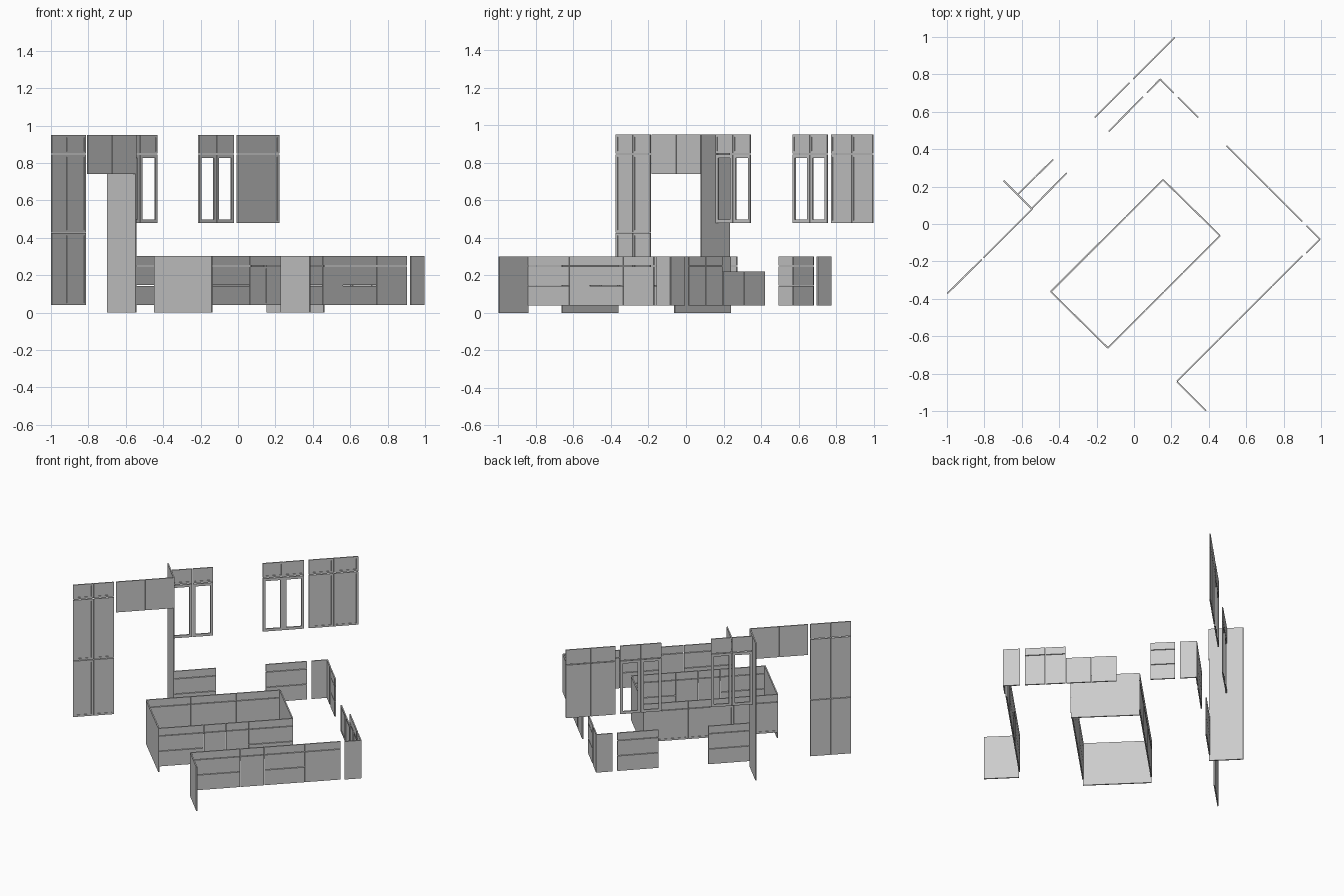
import bpy, bmesh
from mathutils import Vector

if "Cube" in bpy.data.objects:
    bpy.data.objects.remove(bpy.data.objects["Cube"])

T, GAP, RIM, REC = 0.008, 0.003, 0.018, 0.003


class Run:
    """A straight row of cabinet fronts; the front is right of p->q."""

    def __init__(self, name, p, q):
        self.name, self.bm = name, bmesh.new()
        self.p = Vector((*p, 0))
        d = Vector((*q, 0)) - self.p
        self.length = d.length
        self.u = d.normalized()
        self.n = Vector((self.u.y, -self.u.x, 0))

    def slab(self, a, b, z0, z1, recess=False, rim=RIM):
        def pt(s, d, z):
            return self.bm.verts.new(self.p + self.u * s + self.n * d + Vector((0, 0, z)))
        loop = [(a, z0), (b, z0), (b, z1), (a, z1)]
        fr = [pt(s, T / 2, z) for s, z in loop]
        bk = [pt(s, -T / 2, z) for s, z in loop]
        front = self.bm.faces.new(fr)
        self.bm.faces.new(bk[::-1])
        for i in range(4):
            j = (i + 1) % 4
            self.bm.faces.new((fr[j], fr[i], bk[i], bk[j]))
        if recess:
            front.normal_update()
            bmesh.ops.inset_region(self.bm, faces=[front], thickness=rim)
            r = bmesh.ops.extrude_discrete_faces(self.bm, faces=[front])
            for v in r["faces"][0].verts:
                v.co -= self.n * REC

    def frame(self, a, b, z0, z1):
        self.slab(a, a + RIM, z0, z1)
        self.slab(b - RIM, b, z0, z1)
        self.slab(a + RIM, b - RIM, z0, z0 + RIM)
        self.slab(a + RIM, b - RIM, z1 - RIM, z1)

    def column(self, f0, f1, rows):
        g = GAP / 2
        a = f0 * self.length + (g if f0 > 0 else 0)
        b = f1 * self.length - (g if f1 < 1 else 0)
        for z0, z1, kind in rows:
            if kind == "glass":
                self.frame(a, b, z0, z1)
            else:
                self.slab(a, b, z0, z1, kind == "door")
        return self

    def done(self):
        me = bpy.data.meshes.new(self.name)
        bmesh.ops.recalc_face_normals(self.bm, faces=self.bm.faces)
        self.bm.to_mesh(me)
        self.bm.free()
        bpy.context.collection.objects.link(bpy.data.objects.new(self.name, me))


def build(name, p, q, cuts, rows):
    """cuts: column borders as fractions; rows: one row list, or one per column."""
    r = Run(name, p, q)
    for i in range(len(cuts) - 1):
        r.column(cuts[i], cuts[i + 1], rows[i] if isinstance(rows[0], list) else rows)
    r.done()


# Row layouts
DRAWERS = [(0.04, 0.143, "flat"), (0.147, 0.248, "flat"), (0.252, 0.302, "flat")]
BASE = [(0.04, 0.248, "door"), (0.252, 0.302, "flat")]
CORNER = [(0.04, 0.302, "flat")]
TOP = (0.85, 0.95, "door")
GLASS = [(0.48, 0.845, "glass"), TOP]
WALL = [(0.48, 0.845, "door"), TOP]
TALL = [(0.04, 0.425, "door"), (0.429, 0.845, "door"), TOP]
HALF = [0, 0.5, 1]

# Left wall: tall cupboard, bridge cupboard, side panel
build("tall_cupboard_doors", (-0.998, -0.372), (-0.815, -0.19), HALF, TALL)
build("bridge_cupboard_doors", (-0.805, -0.18), (-0.545, 0.08), HALF, [(0.74, 0.95, "flat")])
build("tall_side_panel", (-0.697, 0.232), (-0.545, 0.08), [0, 1], [(0, 0.95, "flat")])

# Wall cupboards
build("glass_doors_left", (-0.62, 0.16), (-0.432, 0.345), HALF, GLASS)
build("glass_doors_right", (-0.21, 0.57), (-0.025, 0.755), HALF, GLASS)
build("wall_cupboard_doors", (-0.004, 0.776), (0.218, 0.998), HALF, WALL)

# Base fronts along the back
build("base_drawers_left", (-0.545, 0.085), (-0.36, 0.272), [0, 1], DRAWERS)
build("base_drawers_back", (-0.135, 0.495), (0.048, 0.68), [0, 1], DRAWERS)
build("back_corner_door_left", (0.07, 0.702), (0.14, 0.774), [0, 1], CORNER)
build("back_corner_door_right", (0.14, 0.774), (0.213, 0.70), [0, 1], CORNER)
build("base_drawers_side", (0.235, 0.678), (0.343, 0.57), [0, 1], DRAWERS)

# Right side: low sink doors, base doors, corner and long run
build("sink_doors", (0.495, 0.418), (0.717, 0.196), HALF, [(0.04, 0.22, "door")])
build("base_doors_right", (0.72, 0.193), (0.90, 0.013), HALF, BASE)
build("right_corner_door_back", (0.922, -0.009), (0.995, -0.082), [0, 1], CORNER)
build("right_corner_door_front", (0.995, -0.082), (0.922, -0.155), [0, 1], CORNER)
build("long_run_fronts", (0.90, -0.17), (0.23, -0.84), [0, 0.24, 0.51, 0.67, 1],
      [BASE, DRAWERS, BASE, DRAWERS])
build("long_run_end_panel", (0.23, -0.843), (0.385, -0.998), [0, 1], [(0, 0.302, "flat")])

# Island
build("island_front", (-0.14, -0.662), (0.46, -0.062), [0, 0.335, 0.5, 0.67, 1],
      [DRAWERS, BASE, BASE, DRAWERS])
build("island_rear", (0.155, 0.237), (-0.445, -0.362), [0, 0.33, 0.67, 1], BASE)
END = [(0, 0.302, "flat")]
build("island_end_left", (-0.445, -0.362), (-0.14, -0.662), [0, 1], END)
build("island_end_right", (0.46, -0.062), (0.155, 0.237), [0, 1], END)
